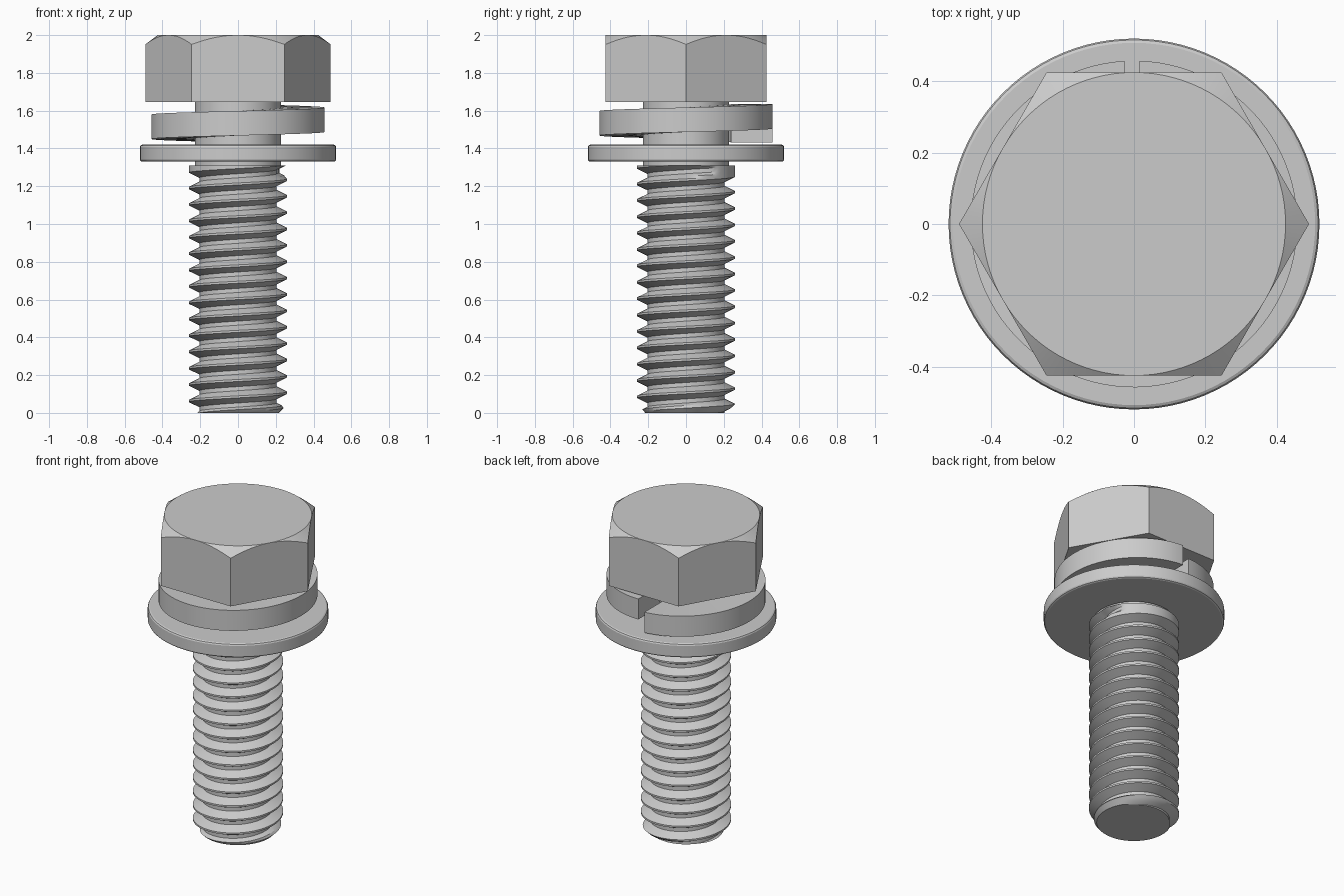
import bpy, bmesh
from math import pi, tau, cos, sin, asin, radians

if "Cube" in bpy.data.objects:
    bpy.data.objects.remove(bpy.data.objects["Cube"])


def skin(name, columns, close_profile=False, caps=False):
    """Join columns of (radius, z, angle) points into one smooth-by-angle mesh."""
    bm = bmesh.new()
    grid = [[bm.verts.new((r * cos(a), r * sin(a), z)) for r, z, a in col] for col in columns]
    n = len(grid[0])
    for c, d in zip(grid, grid[1:]):
        for i in range(n if close_profile else n - 1):
            j = (i + 1) % n
            bm.faces.new((c[i], d[i], d[j], c[j]))
    if caps:
        bm.faces.new(grid[0])
        bm.faces.new(grid[-1])
    bmesh.ops.remove_doubles(bm, verts=bm.verts, dist=1e-5)
    bmesh.ops.recalc_face_normals(bm, faces=bm.faces)
    mesh = bpy.data.meshes.new(name)
    bm.to_mesh(mesh)
    bm.free()
    ob = bpy.data.objects.new(name, mesh)
    bpy.context.collection.objects.link(ob)
    bpy.ops.object.select_all(action='DESELECT')
    ob.select_set(True)
    bpy.context.view_layer.objects.active = ob
    bpy.ops.object.shade_smooth_by_angle(angle=radians(25))
    return ob


N = 96
ANGLES = [tau * i / N for i in range(N + 1)]

# Hex head with conical top chamfer
FLAT = 0.425


def head_column(a):
    r = FLAT / cos((a % (pi / 3)) - pi / 6)
    return [(0, 1.645, a), (r, 1.645, a), (r, 2 - (r - FLAT) * 0.75, a),
            (FLAT, 2, a), (0, 2, a)]


skin("hex_head", [head_column(a) for a in ANGLES])

# Threaded shank: helical groove with run-out at the top, plain neck above
PITCH, CREST, ROOT, TOP = 0.0867, 0.26, 0.205, 1.31
GROOVE_Z = 0.0633
GROOVE_END = 14 * tau + 0.7


def thread_radius(a, z):
    u = (z - GROOVE_Z) / PITCH - a / tau
    k = round(u)
    depth = CREST - ROOT
    t = min(1, max(0, (abs(u - k) - 0.125) / 0.3125))
    fade = min(1, max(0, (GROOVE_END - a - k * tau) / 0.7))
    r = min(CREST, ROOT + t * depth + (1 - fade) * depth)
    return min(r, 0.215 + z)


def shank_column(a):
    col = [(0, 0, a)]
    for k in range(-2, 17):
        for off in (-0.4375, -0.28, -0.125, 0.125, 0.28, 0.4375):
            z = min(TOP, max(0, GROOVE_Z + PITCH * (a / tau + k + off)))
            col.append((thread_radius(a, z), z, a))
    return col + [(0.228, TOP, a), (0.228, 1.65, a), (0, 1.65, a)]


skin("threaded_shank", [shank_column(a) for a in ANGLES])

# Flat washer with rounded outer rim
RIM = [(0.24, 1.33), (0.508, 1.33), (0.516, 1.334), (0.52, 1.342),
       (0.52, 1.408), (0.516, 1.416), (0.508, 1.42), (0.24, 1.42)]
skin("flat_washer", [[(r, z, a) for r, z in RIM] for a in ANGLES], close_profile=True)

# Split spring washer: one helical turn with a parallel gap at the back
def spring_column(t):
    z = 1.497 + 0.073 * t
    col = []
    for r, dz in ((0.24, -0.065), (0.458, -0.065), (0.458, 0.065), (0.24, 0.065)):
        start = pi / 2 + asin(0.027 / r)
        end = pi / 2 + tau - asin(0.015 / r)
        col.append((r, z + dz, start + (end - start) * t))
    return col


skin("spring_washer", [spring_column(i / N) for i in range(N + 1)],
     close_profile=True, caps=True)
